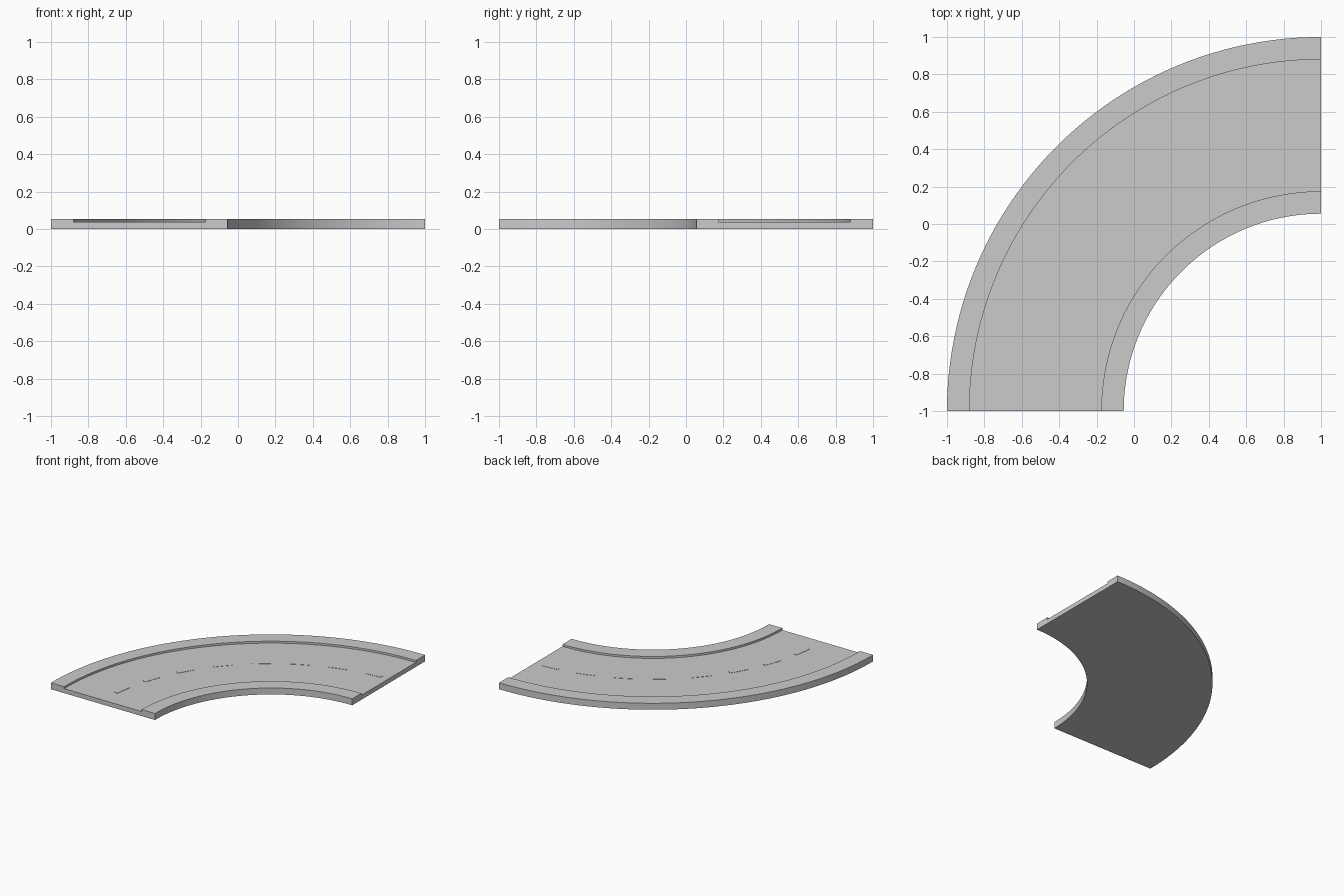
import bpy, bmesh
from math import cos, sin, radians

if "Cube" in bpy.data.objects:
    bpy.data.objects.remove(bpy.data.objects["Cube"])

CX, CY = 1.0, -1.0        # centre of the bend
TOP, ROAD = 0.053, 0.037  # kerb and road heights


def sweep(name, profile, start, end, steps):
    """Sweep a closed (radius, z) profile around the bend centre, angles in degrees."""
    bm = bmesh.new()
    rings = []
    for i in range(steps + 1):
        a = radians(start + (end - start) * i / steps)
        rings.append([bm.verts.new((CX - r * cos(a), CY + r * sin(a), z))
                      for r, z in profile])
    n = len(profile)
    for p, q in zip(rings, rings[1:]):
        for j in range(n):
            k = (j + 1) % n
            bm.faces.new((p[j], p[k], q[k], q[j]))
    bm.faces.new(rings[0])
    bm.faces.new(rings[-1][::-1])
    bmesh.ops.recalc_face_normals(bm, faces=bm.faces)
    mesh = bpy.data.meshes.new(name)
    bm.to_mesh(mesh)
    bm.free()
    ob = bpy.data.objects.new(name, mesh)
    bpy.context.collection.objects.link(ob)
    bpy.ops.object.select_all(action='DESELECT')
    ob.select_set(True)
    bpy.context.view_layer.objects.active = ob
    bpy.ops.object.shade_smooth_by_angle(angle=radians(30))
    return ob


# Road slab with a raised kerb on each side
sweep("curved_road", [(1.055, 0), (2.0, 0), (2.0, TOP), (1.88, TOP),
                      (1.88, ROAD), (1.175, ROAD), (1.175, TOP), (1.055, TOP)],
      0, 90, 48)

# Dashed centre line
for i in range(8):
    a = 6 + 10.9 * i
    sweep(f"lane_dash_{i + 1}", [(1.515, ROAD - 0.005), (1.545, ROAD - 0.005),
                                 (1.545, ROAD + 0.002), (1.515, ROAD + 0.002)],
          a, a + 5.4, 4)
